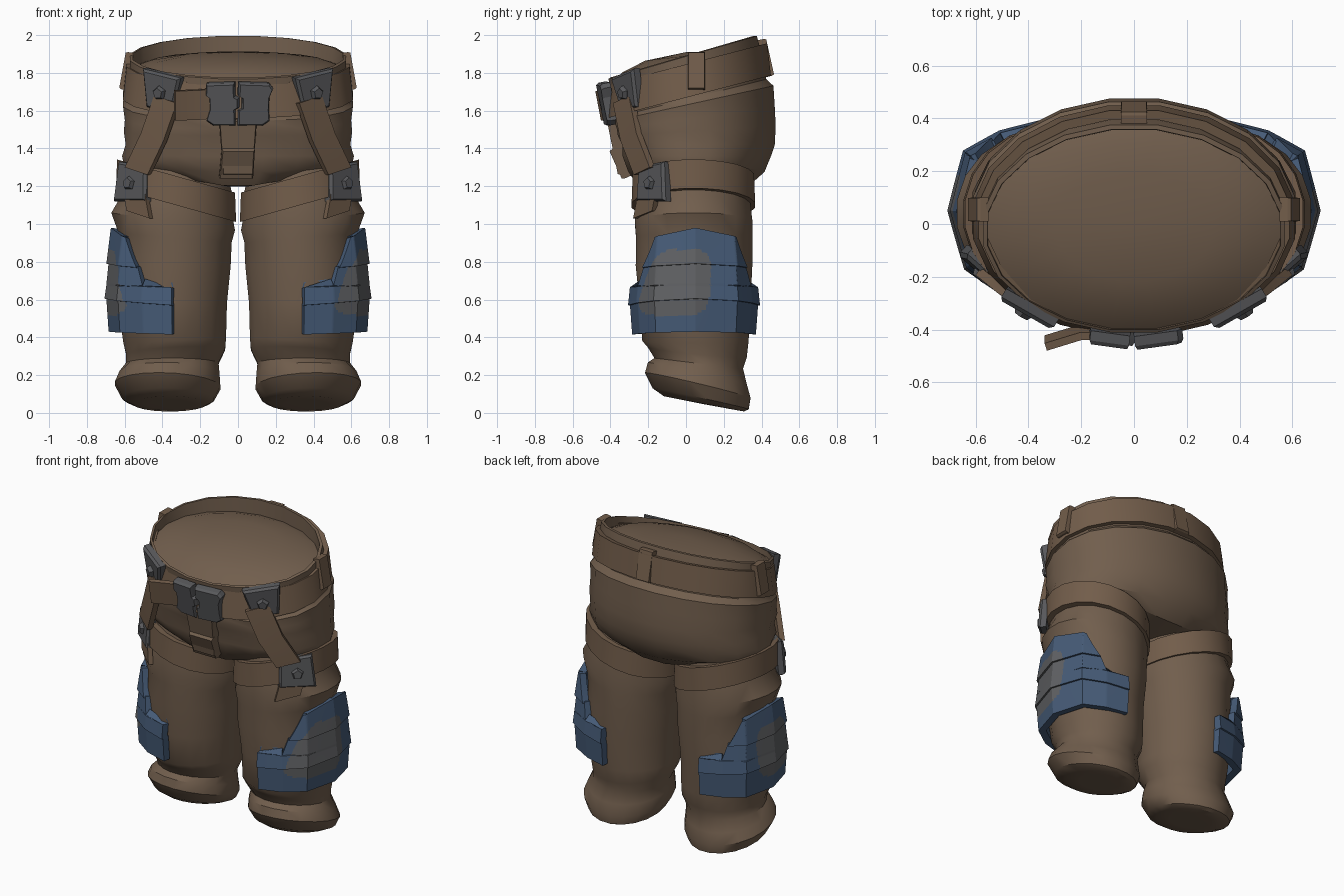
import bpy, bmesh, math
from mathutils import Vector

if "Cube" in bpy.data.objects:
    bpy.data.objects.remove(bpy.data.objects["Cube"])


def material(name, rgb):
    m = bpy.data.materials.new(name)
    m.diffuse_color = (*rgb, 1)
    m.use_nodes = True
    m.node_tree.nodes["Principled BSDF"].inputs["Base Color"].default_value = m.diffuse_color
    return m


CLOTH = material("brown cloth", (0.165, 0.112, 0.074))
LEATHER = material("tan leather", (0.168, 0.109, 0.069))
BLUE = material("blue armour", (0.061, 0.105, 0.185))
WORN = material("worn grey", (0.118, 0.121, 0.128))
METAL = material("dark metal", (0.098, 0.099, 0.105))


def finish(bm, name, mats, mirror=False, angle=35, thick=0):
    if not thick:
        bmesh.ops.recalc_face_normals(bm, faces=bm.faces)
    me = bpy.data.meshes.new(name)
    bm.to_mesh(me)
    bm.free()
    for m in mats:
        me.materials.append(m)
    ob = bpy.data.objects.new(name, me)
    bpy.context.collection.objects.link(ob)
    bpy.ops.object.select_all(action='DESELECT')
    ob.select_set(True)
    bpy.context.view_layer.objects.active = ob
    if thick:
        mod = ob.modifiers.new("thickness", 'SOLIDIFY')
        mod.thickness = thick
        mod.offset = -1
        bpy.ops.object.modifier_apply(modifier=mod.name)
    bpy.ops.object.shade_smooth_by_angle(angle=math.radians(angle))
    if mirror:
        ob.modifiers.new("mirror", 'MIRROR')
    return ob


def ring(x0, x1, y0, y1, z, sx=0, sy=0, square=2, n=20):
    """Oval cross-section, height sloping with |x| (sx) and y (sy), front squared off."""
    pts = []
    for i in range(n):
        a = math.tau * (i + 0.5) / n
        c, s = math.cos(a), math.sin(a)
        if s < 0:
            c = math.copysign(abs(c) ** (2 / square), c)
            s = -abs(s) ** (2 / square)
        x = (x0 + x1) / 2 + (x1 - x0) / 2 * c
        y = (y0 + y1) / 2 + (y1 - y0) / 2 * s
        pts.append((x, y, z + sx * abs(x) + sy * y))
    return pts


def loft(name, rings, mat, caps=None, closed=False, **kw):
    """Skin between rings; caps are the end points of the closing fans."""
    bm = bmesh.new()
    loops = [[bm.verts.new(p) for p in r] for r in rings]
    n = len(loops[0])
    pairs = list(zip(loops, loops[1:])) + ([(loops[-1], loops[0])] if closed else [])
    for a, b in pairs:
        for i in range(n):
            j = (i + 1) % n
            bm.faces.new((a[i], a[j], b[j], b[i]))
    for loop, p in zip((loops[0], loops[-1]), caps or ()):
        c = bm.verts.new(p)
        for i in range(n):
            bm.faces.new((loop[i], loop[(i + 1) % n], c))
    return finish(bm, name, [mat], **kw)


def band(name, box, z, half, t, sx, sy, taper, mat, **kw):
    def shrink(d):
        return (box[0] + d, box[1] - d, box[2] + d, box[3] - d)
    loft(name, [ring(*shrink(d), z + dz, sx, sy) for d, dz in
                ((t, -half), (0, -half), (taper, half), (taper + t, half))],
         mat, closed=True, **kw)


def prism(name, pts, origin, yaw, lean, depth, mat, chamfer=0.9, mirror=False):
    """Chamfered slab: outline pts in the plane facing yaw, tipped by lean."""
    n = Vector((math.sin(yaw), -math.cos(yaw), 0))
    u = Vector((math.cos(yaw), math.sin(yaw), 0))
    v = Vector((0, 0, math.cos(lean))) + n * math.sin(lean)
    w = u.cross(v)
    cu = sum(p[0] for p in pts) / len(pts)
    cv = sum(p[1] for p in pts) / len(pts)
    loops = []
    for d, k in ((-depth, 1), (depth * 0.4, 1), (depth, chamfer)):
        loops.append([Vector(origin) + u * (cu + (a - cu) * k) + v * (cv + (b - cv) * k) + w * d
                      for a, b in pts])
    caps = [Vector(origin) + u * cu + v * cv + w * d for d in (-depth, depth)]
    loft(name, loops, mat, caps, mirror=mirror, angle=20)


def ribbon(name, path, width, mat, thick, mirror=False):
    bm = bmesh.new()
    w = Vector(width)
    rows = [(bm.verts.new(Vector(p) - w), bm.verts.new(Vector(p) + w)) for p in path]
    for (a, b), (c, d) in zip(rows, rows[1:]):
        bm.faces.new((a, c, d, b))
    finish(bm, name, [mat], mirror=mirror, angle=20, thick=thick)


def rect(w, h):
    return [(-w, -h), (w, -h), (w, h), (-w, h)]


# Seat and waist, with a thin rim around a gently domed inner surface
loft("trouser_seat", [
    ring(-.30, .30, -.22, .20, 1.89, 0, .12),
    ring(-.47, .47, -.34, .31, 1.86, 0, .17),
    ring(-.56, .56, -.40, .36, 1.825, 0, .2),
    ring(-.562, .562, -.405, .362, 1.892, 0, .29),
    ring(-.58, .58, -.415, .38, 1.887, 0, .29),
    ring(-.58, .58, -.40, .415, 1.755, 0, .26),
    ring(-.59, .59, -.385, .43, 1.66, 0, .25),
    ring(-.615, .615, -.385, .468, 1.63, 0, .22, 2.3),
    ring(-.605, .605, -.37, .475, 1.555, 0, .14, 2.5),
    ring(-.61, .61, -.365, .48, 1.49, 0, .06, 2.6),
    ring(-.60, .60, -.34, .475, 1.42, 0, 0, 2.6),
    ring(-.62, .62, -.34, .455, 1.36, 0, 0, 2.5),
    ring(-.61, .61, -.31, .42, 1.27, .06, 0, 2.3),
    ring(-.56, .56, -.26, .34, 1.19, .17),
    ring(-.28, .28, -.13, .20, 1.19, .17)],
    CLOTH, [(0, 0, 1.91), (0, .03, 1.2)])

# Trouser legs with gathered cuffs
loft("trouser_leg", [
    ring(.08, .54, -.2, .28, 1.42),
    ring(.03, .605, -.255, .335, 1.16, .25),
    ring(.025, .62, -.265, .345, 1.03, .2),
    ring(.012, .675, -.275, .355, .965, .14),
    ring(.03, .635, -.268, .355, .90, .08),
    ring(.035, .63, -.27, .355, .78),
    ring(.055, .64, -.25, .345, .58),
    ring(.06, .61, -.235, .335, .40, -.05),
    ring(.065, .595, -.205, .325, .345, -.05, -.1),
    ring(.10, .595, -.17, .305, .27, 0, -.12),
    ring(.095, .63, -.205, .325, .215, .02, -.22),
    ring(.09, .655, -.22, .345, .145, .04, -.24),
    ring(.125, .615, -.18, .335, .085, .02, -.22),
    ring(.165, .555, -.12, .31, .066, 0, -.19),
    ring(.24, .48, -.03, .24, .065, 0, -.19)],
    CLOTH, [(.3, .04, 1.42), (.36, .1, .045)], mirror=True)

# Belt with loops at the sides and back
band("belt", (-.617, .617, -.43, .455), 1.757, .088, .035, 0, .26, .02, LEATHER)
prism("side_belt_loop", rect(.045, .1), (.59, .055, 1.81), math.pi / 2, -.18, .022, LEATHER, .95, True)
prism("back_belt_loop", rect(.05, .1), (0, .424, 1.88), math.pi, -.22, .022, LEATHER, .95)
ribbon("loose_belt_end", [(-.33, -.465, 1.625), (-.2, -.425, 1.63), (-.08, -.425, 1.64)],
       (0, -.015, .078), LEATHER, .03)

# Buckle in two interlocking halves
half = [(-.17, -.09), (-.135, -.115), (-.015, -.115), (-.015, -.03), (.005, -.02), (.005, .03),
        (-.015, .04), (-.015, .115), (-.165, .11), (-.17, .05), (-.15, .035), (-.15, -.03)]
prism("buckle_left", half, (0, -.43, 1.637), -.13, .2, .027, METAL, .92)
other = [(.17, -.09), (.135, -.115), (0, -.115), (0, -.035), (.02, -.025), (.02, .035),
         (0, .045), (0, .115), (.165, .11), (.185, .085), (.165, .035), (.165, -.035)]
prism("buckle_right", other[::-1], (0, -.43, 1.637), .13, .2, .027, METAL, .92)

# Fly
prism("fly_panel", [(-.08, -.15), (.08, -.15), (.1, .15), (-.1, .15)],
      (0, -.36, 1.41), 0, .2, .03, CLOTH, .95)
prism("fly_flap", [(-.1, -.085), (.08, -.085), (.09, .085), (-.085, .085)],
      (0, -.345, 1.325), 0, .42, .03, CLOTH, .93)

# Thigh bands, hanging straps and bolted metal plates
band("thigh_band", (.006, .65, -.292, .37), 1.085, .077, .045, .28, 0, .006, LEATHER, mirror=True)
ribbon("hanging_strap", [(.385, -.345, 1.66), (.455, -.305, 1.46), (.54, -.235, 1.28)],
       (.06, .042, .02), LEATHER, .035, True)
ribbon("strap_tail", [(.555, -.205, 1.2), (.545, -.215, 1.13), (.53, -.23, 1.05)],
       (.06, .05, .02), LEATHER, .03, True)
prism("hip_plate", [(-.045, -.125), (.11, -.085), (.115, .12), (-.115, .07)],
      (.39, -.312, 1.705), .55, .15, .026, METAL, .88, True)
prism("thigh_plate", [(-.115, -.1), (.115, -.1), (.09, .11), (-.11, .085)],
      (.56, -.17, 1.22), .72, -.06, .026, METAL, .88, True)
bolt = [(.038 * math.cos(i * math.tau / 5 + .3), .038 * math.sin(i * math.tau / 5 + .3)) for i in range(5)]
prism("hip_bolt", bolt, (.412, -.324, 1.695), .55, .15, .03, METAL, .75, True)
prism("thigh_bolt", bolt, (.57, -.185, 1.215), .72, -.06, .03, METAL, .75, True)

# Layered outer knee armour with a worn patch
PLAN = [(.35, -.285), (.5, -.245), (.625, -.16), (.685, .05), (.63, .265), (.5, .335), (.36, .37)]


def plan_point(t, push):
    i = min(int(t), 5)
    p = Vector(PLAN[i]).lerp(Vector(PLAN[i + 1]), t - i)
    return p + (p - Vector((.33, .04))).normalized() * push


def tier(name, side, levels):
    """One layer; each level is (height, end trim, push outwards, rise in the middle)."""
    bm = bmesh.new()
    cols, steps = 120, 12
    profile = [levels[0]]
    for a, b in zip(levels, levels[1:]):
        n = steps if b[0] - a[0] > .02 else 1
        profile += [[p + (q - p) * k / n for p, q in zip(a, b)] for k in range(1, n + 1)]
    grid = []
    for z, trim, push, peak in profile:
        line = []
        for c in range(cols + 1):
            t = trim + (6 - 2 * trim) * c / cols
            p = plan_point(t, push)
            line.append(bm.verts.new((p.x * side, p.y, z + peak * (1 - abs(t - 3) / 3))))
        grid.append(line)
    for low, high in zip(grid, grid[1:]):
        for c in range(cols):
            q = (low[c], low[c + 1], high[c + 1], high[c])
            face = bm.faces.new(q if side > 0 else q[::-1])
            m = face.calc_center_median()
            dz = m.z - .69
            yc = (-.045 if side > 0 else .01) + .2 * dz
            face.material_index = int(abs((m.y - yc) / (.175 - .15 * dz)) ** 4 + abs(dz / .175) ** 4 < 1)
    finish(bm, name, [BLUE, WORN], angle=25, thick=.045)


for side, label in ((1, "left"), (-1, "right")):
    tier(label + "_knee_lower", side, [(.415, 0, 0, .015), (.575, 0, .012, .03)])
    tier(label + "_knee_middle", side, [(.57, 0, .022, .035), (.665, 0, .012, .01),
                                        (.67, 1.0, .012, .01), (.765, 1.25, .0, .03)])
    tier(label + "_knee_upper", side, [(.755, 1.25, .012, .035), (.85, 1.85, -.012, .13)])
